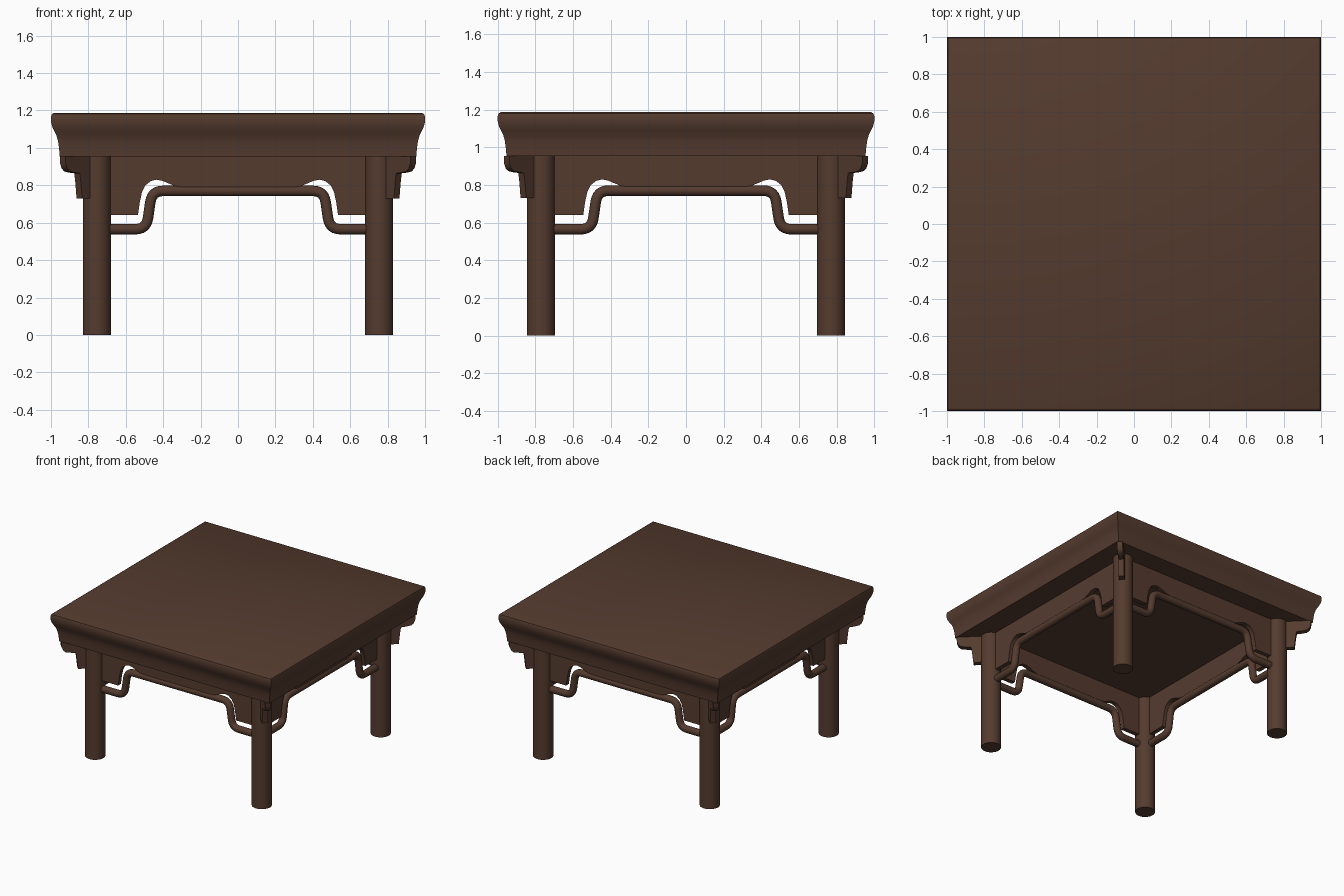
import bpy, bmesh
from math import radians, pi
from mathutils import Vector, Matrix

cube = bpy.data.objects.get("Cube")
if cube:
    bpy.data.objects.remove(cube)

wood = bpy.data.materials.new("dark_brown_wood")
wood.use_nodes = True
COLOUR = (0.09, 0.044, 0.028, 1)
wood.diffuse_color = COLOUR
bsdf = next(n for n in wood.node_tree.nodes if n.type == "BSDF_PRINCIPLED")
bsdf.inputs["Base Color"].default_value = COLOUR

LEG_X, LEG_Y, LEG_R, UNDERSIDE = 0.755, 0.77, 0.075, 0.955


def finish(name, bm, angle=35):
    """Turn a bmesh into a shaded object."""
    bmesh.ops.recalc_face_normals(bm, faces=bm.faces)
    mesh = bpy.data.meshes.new(name)
    bm.to_mesh(mesh)
    bm.free()
    mesh.materials.append(wood)
    obj = bpy.data.objects.new(name, mesh)
    bpy.context.collection.objects.link(obj)
    bpy.ops.object.select_all(action="DESELECT")
    bpy.context.view_layer.objects.active = obj
    obj.select_set(True)
    bpy.ops.object.shade_smooth_by_angle(angle=radians(angle))
    return obj


def plate(name, outline, thickness, matrix):
    """Extrude an (along, height) outline into an upright plate."""
    bm = bmesh.new()
    face = bm.faces.new([bm.verts.new((a, -thickness / 2, z)) for a, z in outline])
    out = bmesh.ops.extrude_face_region(bm, geom=[face])
    moved = [v for v in out["geom"] if isinstance(v, bmesh.types.BMVert)]
    bmesh.ops.translate(bm, verts=moved, vec=(0, thickness, 0))
    bmesh.ops.transform(bm, matrix=matrix, verts=bm.verts)
    return finish(name, bm)


def rounded(points, radius, steps=6):
    """Replace the inner corners of a path with smooth bends."""
    pts = [Vector(p) for p in points]
    path = [pts[0]]
    for before, corner, after in zip(pts, pts[1:], pts[2:]):
        a = corner + (before - corner).normalized() * radius
        b = corner + (after - corner).normalized() * radius
        for i in range(steps + 1):
            t = i / steps
            path.append(a * (1 - t) ** 2 + corner * 2 * t * (1 - t) + b * t * t)
    return path + [pts[-1]]


def tube(name, path, radius, matrix):
    """Sweep a circle along an (along, height) path."""
    bm = bmesh.new()
    rings = []
    for i, p in enumerate(path):
        d = (path[min(i + 1, len(path) - 1)] - path[max(i - 1, 0)]).normalized()
        side = Vector((-d.y, 0, d.x))
        ring = []
        for k in range(16):
            r = Matrix.Rotation(2 * pi * k / 16, 3, "Z") @ Vector((radius, 0, 0))
            ring.append(bm.verts.new(Vector((p.x, 0, p.y)) + side * r.x + Vector((0, r.y, 0))))
        rings.append(ring)
    for r0, r1 in zip(rings, rings[1:]):
        for k in range(16):
            n = (k + 1) % 16
            bm.faces.new((r0[k], r0[n], r1[n], r1[k]))
    bm.faces.new(rings[0])
    bm.faces.new(rings[-1])
    bmesh.ops.transform(bm, matrix=matrix, verts=bm.verts)
    return finish(name, bm, 50)


# Moulded square top: (half width, height) profile run around the square
profile = [(0.953, UNDERSIDE), (0.957, 1.0), (0.962, 1.035), (0.97, 1.065), (0.983, 1.09),
           (0.994, 1.115), (1.0, 1.14), (1.0, 1.165), (0.995, 1.18), (0.983, 1.187)]
bm = bmesh.new()
rings = [[bm.verts.new((sx * h, sy * h, z)) for sx, sy in ((-1, -1), (1, -1), (1, 1), (-1, 1))]
         for h, z in profile]
for low, high in zip(rings, rings[1:]):
    for k in range(4):
        n = (k + 1) % 4
        bm.faces.new((low[k], low[n], high[n], high[k]))
bm.faces.new(rings[0])
bm.faces.new(rings[-1])
finish("table_top", bm)

# Round legs, each with a stepped bracket pointing out along the diagonal
bracket = [(0.0, UNDERSIDE), (0.258, UNDERSIDE), (0.256, 0.915), (0.245, 0.89), (0.225, 0.874),
           (0.19, 0.868), (0.149, 0.864), (0.142, 0.82), (0.132, 0.73), (0.0, 0.73)]
for fb, sy in (("front", -1), ("back", 1)):
    for lr, sx in (("left", 1), ("right", -1)):
        at = Matrix.Translation((sx * LEG_X, sy * LEG_Y, 0))
        bm = bmesh.new()
        bmesh.ops.create_cone(bm, cap_ends=True, segments=32, radius1=LEG_R, radius2=LEG_R,
                              depth=UNDERSIDE,
                              matrix=at @ Matrix.Translation((0, 0, UNDERSIDE / 2)))
        finish(f"{fb}_{lr}_leg", bm)
        turn = Matrix.Rotation(Vector((1, 0)).angle_signed(Vector((sx, -sy))), 4, "Z")
        plate(f"{fb}_{lr}_corner_bracket", bracket, 0.042, at @ turn)

# Aprons with a scalloped lower edge, and humped round stretchers below them
scallop = [(0.535, 0.64), (0.525, 0.71), (0.513, 0.765), (0.495, 0.8), (0.465, 0.823),
           (0.435, 0.83), (0.405, 0.824), (0.34, 0.797), (0.3, 0.79)]
hump = [(0.49, 0.565), (0.46, 0.77)]
sides = (("front", 0, LEG_X, LEG_Y), ("left", 90, LEG_Y, LEG_X),
         ("back", 180, LEG_X, LEG_Y), ("right", 270, LEG_Y, LEG_X))
for name, degrees, half, offset in sides:
    place = Matrix.Rotation(radians(degrees), 4, "Z") @ Matrix.Translation((0, -offset, 0))
    shift = (half - LEG_X) * 0.7
    edge = [(half, UNDERSIDE), (half, 0.64)] + [(a + shift, z) for a, z in scallop]
    plate(f"{name}_apron", edge + [(-a, z) for a, z in reversed(edge)], 0.035, place)
    rail = [(half, 0.565)] + [(a + shift, z) for a, z in hump]
    path = rounded(rail + [(-a, z) for a, z in reversed(rail)], 0.06)
    tube(f"{name}_stretcher", path, 0.028, place)
